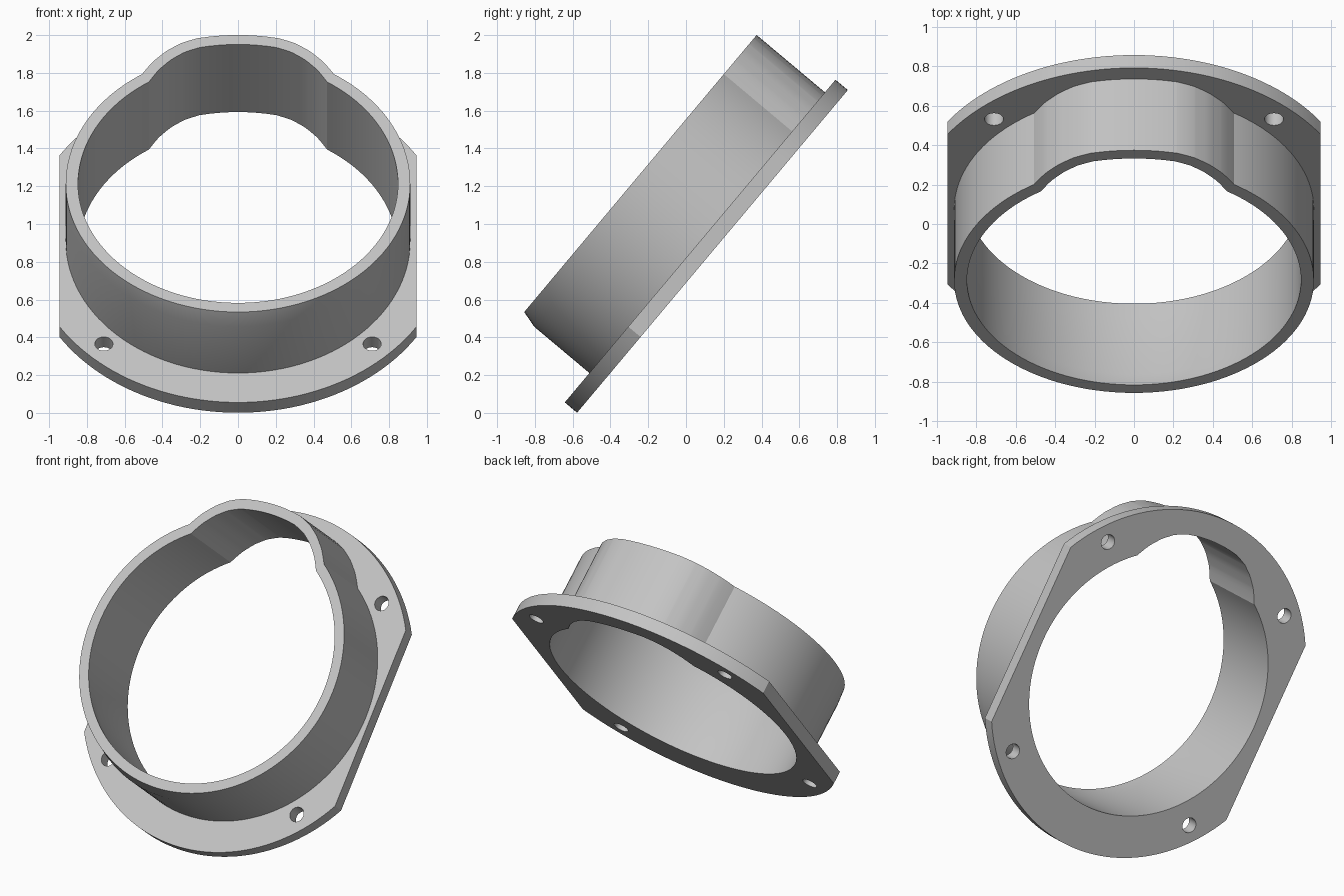
import bpy
import bmesh
from math import sin, cos, asin, radians, tau

old = bpy.data.objects.get("Cube")
if old:
    bpy.data.objects.remove(old, do_unlink=True)

TILT = radians(50)
CENTRE = (0, 0.14, 0.855)
PLATE = 0.085      # flange thickness
TOP = 0.557        # height of the collar rim above the flange back
LIP = 0.09         # height of the drawn-in lip
WALL = 0.065
RADIUS = 0.912     # collar outer radius
FLANGE_R = 1.115
HALF_W = 0.945     # flange side flats
STEPS = 120

grey = bpy.data.materials.new("light_grey")
grey.use_nodes = True
colour = (0.55, 0.55, 0.55, 1)
grey.diffuse_color = colour
grey.node_tree.nodes["Principled BSDF"].inputs["Base Color"].default_value = colour

# Raised lobe of the collar: (angle from the top in degrees, radius)
LOBE = [(0, 1.028), (12.3, 1.028), (17.5, 1.016), (22.5, 0.992),
        (28, 0.957), (33.8, RADIUS)]


def lobe_radius(deg):
    for (a, r), (b, s) in zip(LOBE, LOBE[1:]):
        if a <= deg <= b:
            return r + (s - r) * (deg - a) / (b - a)
    return RADIUS


def collar_profile(inset=0, squash=1):
    """Closed collar outline; squash draws in the lower half."""
    angles = {360 * i / STEPS for i in range(STEPS)}
    for a, _ in LOBE[1:]:
        angles |= {a, 360 - a}
    points = []
    for deg in sorted(angles):
        r = lobe_radius(min(deg, 360 - deg)) - inset
        x, y = r * sin(radians(deg)), r * cos(radians(deg))
        points.append((x, y * squash if y < 0 else y))
    return points


def circle(cx, cy, r, count):
    return [(cx + r * cos(tau * i / count), cy + r * sin(tau * i / count))
            for i in range(count)]


def flange_outline():
    """Circle with both sides cut flat."""
    half = asin(HALF_W / FLANGE_R)
    n = 48
    arc = [half * (2 * i / n - 1) for i in range(n + 1)]
    upper = [(FLANGE_R * sin(a), FLANGE_R * cos(a)) for a in arc]
    return upper + [(-x, -y) for x, y in upper]


def add_ring(bm, points, z):
    return [bm.verts.new((x, y, z)) for x, y in points]


def finish(bm, name):
    bmesh.ops.recalc_face_normals(bm, faces=bm.faces[:])
    mesh = bpy.data.meshes.new(name)
    bm.to_mesh(mesh)
    bm.free()
    mesh.materials.append(grey)
    obj = bpy.data.objects.new(name, mesh)
    bpy.context.collection.objects.link(obj)
    obj.location = CENTRE
    obj.rotation_euler.x = TILT
    bpy.ops.object.select_all(action='DESELECT')
    obj.select_set(True)
    bpy.context.view_layer.objects.active = obj
    bpy.ops.object.shade_smooth_by_angle(angle=radians(20))
    return obj


# Flange plate with bore and four bolt holes
bm = bmesh.new()
loops = [flange_outline(), collar_profile(WALL)]
loops += [circle(sx * 0.71, sy * 0.71, 0.048, 24) for sx in (-1, 1) for sy in (-1, 1)]
edges = []
for loop in loops:
    ring = add_ring(bm, loop, 0)
    edges += [bm.edges.new((a, b)) for a, b in zip(ring, ring[1:] + ring[:1])]
bmesh.ops.triangle_fill(bm, edges=edges, use_beauty=True, normal=(0, 0, 1))
bmesh.ops.dissolve_limit(bm, angle_limit=0.01, verts=[], edges=bm.edges[:])
extruded = bmesh.ops.extrude_face_region(bm, geom=bm.faces[:], use_keep_orig=True)
top_verts = [g for g in extruded["geom"] if isinstance(g, bmesh.types.BMVert)]
bmesh.ops.translate(bm, verts=top_verts, vec=(0, 0, PLATE))
finish(bm, "flange")

# Collar wall, open where it meets the flange
bm = bmesh.new()
SQUASH = 0.972
sections = [(0, 1, PLATE), (0, 1, TOP - LIP), (0, SQUASH, TOP),
            (WALL, SQUASH, TOP), (WALL, 1, TOP - LIP), (WALL, 1, PLATE)]
rings = [add_ring(bm, collar_profile(inset, squash), z) for inset, squash, z in sections]
for low, high in zip(rings, rings[1:]):
    for i in range(len(low)):
        bm.faces.new((low[i - 1], low[i], high[i], high[i - 1]))
finish(bm, "collar")
